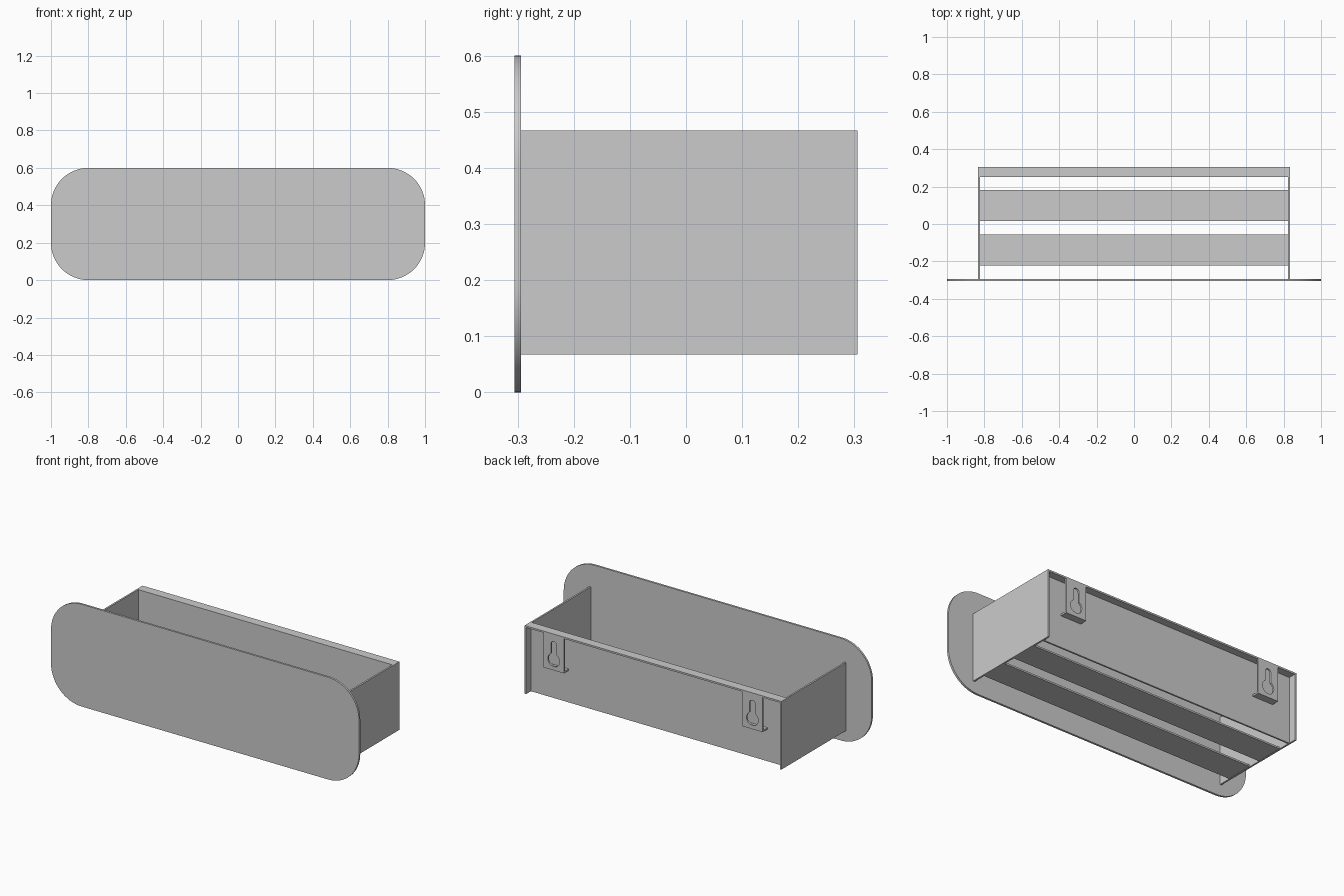
import bpy, bmesh
from math import sin, cos, pi, asin

if "Cube" in bpy.data.objects:
    bpy.data.objects.remove(bpy.data.objects["Cube"])

T = 0.01                      # sheet thickness
W = 0.834                     # half width of the box
BACK, FRONT = 0.306, -0.294   # box depth limits
Z0, Z1 = 0.067, 0.467         # box height limits
PANEL = 0.252                 # inner face of the back panel


def box(name, x0, x1, y0, y1, z0, z1):
    bm = bmesh.new()
    bmesh.ops.create_cube(bm, size=1)
    for v in bm.verts:
        v.co = ((x0 + x1) / 2 + v.co.x * (x1 - x0),
                (y0 + y1) / 2 + v.co.y * (y1 - y0),
                (z0 + z1) / 2 + v.co.z * (z1 - z0))
    me = bpy.data.meshes.new(name)
    bm.to_mesh(me)
    bm.free()
    ob = bpy.data.objects.new(name, me)
    bpy.context.collection.objects.link(ob)
    return ob


def arc(cx, cz, r, a0, a1, n):
    return [(cx + r * cos(a0 + (a1 - a0) * i / n),
             cz + r * sin(a0 + (a1 - a0) * i / n)) for i in range(n + 1)]


def sheet(name, loops, y, thickness):
    """Flat xz plate centred on y; the first loop is the outline, others are holes."""
    cu = bpy.data.curves.new(name, 'CURVE')
    cu.dimensions = '2D'
    cu.fill_mode = 'BOTH'
    cu.extrude = thickness / 2
    for pts in loops:
        sp = cu.splines.new('POLY')
        sp.points.add(len(pts) - 1)
        for p, (x, z) in zip(sp.points, pts):
            p.co = (x, z, 0, 1)
        sp.use_cyclic_u = True
    ob = bpy.data.objects.new(name, cu)
    bpy.context.collection.objects.link(ob)
    ob.location.y = y
    ob.rotation_euler.x = pi / 2
    bpy.ops.object.select_all(action='DESELECT')
    ob.select_set(True)
    bpy.context.view_layer.objects.active = ob
    bpy.ops.object.convert(target='MESH')
    ob = bpy.context.object
    bm = bmesh.new()
    bm.from_mesh(ob.data)
    bmesh.ops.remove_doubles(bm, verts=bm.verts, dist=1e-5)
    bmesh.ops.recalc_face_normals(bm, faces=bm.faces)
    bm.to_mesh(ob.data)
    bm.free()
    bpy.ops.object.shade_smooth_by_angle()
    return ob


# Rounded front panel
R = 0.2
outline = []
for k, (cx, cz) in enumerate([(1 - R, 0.6 - R), (R - 1, 0.6 - R), (R - 1, R), (1 - R, R)]):
    outline += arc(cx, cz, R, k * pi / 2, (k + 1) * pi / 2, 16)
sheet("front_panel", [outline], -0.3, 0.012)

# Recessed back panel with its top flange
box("back_panel", -W + T, W - T, PANEL, PANEL + T, Z0, Z1 - T)
box("top_flange", -W, W, PANEL, BACK, Z1 - T, Z1)

# Floor slats, level with the bottom of the box
for i, (y0, y1) in enumerate([(-0.221, -0.056), (0.017, 0.182)]):
    box(f"floor_slat_{i + 1}", -W + T, W - T, y0, y1, Z0 + 0.002, Z0 + 0.002 + T)

for side, s in (("left", -1), ("right", 1)):
    # Side wall
    xs = sorted((s * W, s * (W - T)))
    box(f"{side}_wall", *xs, FRONT, PANEL, Z0, Z1)
    box(f"{side}_wall_rear_edge", *xs, PANEL, BACK, Z0, Z1 - T)

    # Hanging bracket: keyhole plate with a foot bent toward the back panel
    c, zb = s * 0.645, 0.254
    r, slot, hz, top = 0.038, 0.019, 0.314, 0.404
    a = pi / 2 - asin(slot / r)
    keyhole = arc(c, hz, r, pi - a, 2 * pi + a, 24) + arc(c, top, slot, 0, pi, 12)
    plate = [(c - 0.067, zb), (c + 0.067, zb), (c + 0.067, Z1 - T), (c - 0.067, Z1 - T)]
    sheet(f"{side}_hanging_bracket", [plate, keyhole], BACK - T / 2, T)
    box(f"{side}_bracket_foot", c - 0.067, c + 0.067, PANEL + T, BACK - T, zb, zb + T)
